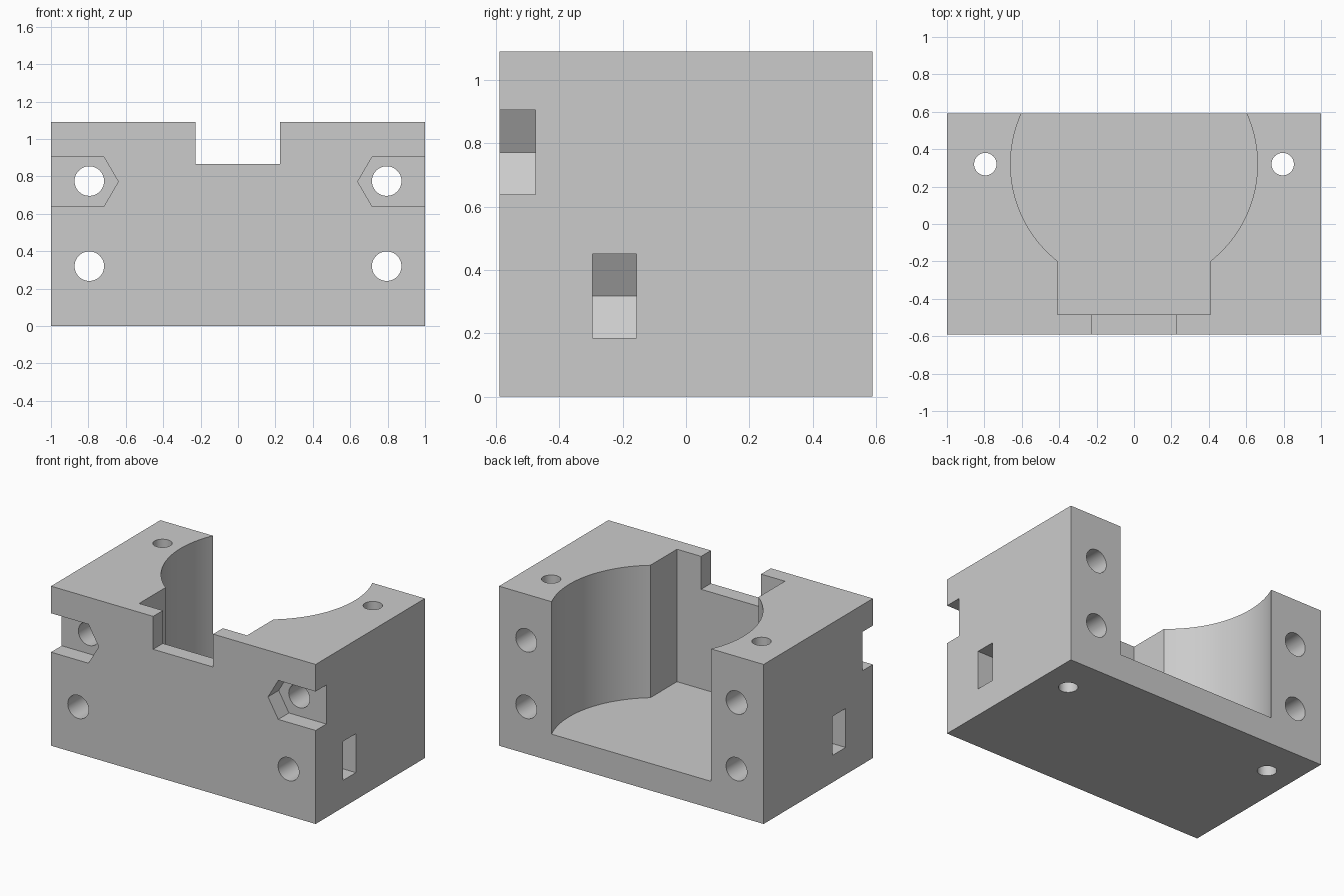
import bpy
import bmesh
import math
from mathutils import Vector

default = bpy.data.objects.get("Cube")
if default:
    bpy.data.objects.remove(default, do_unlink=True)

W, D, H = 1.0, 0.59, 1.09           # half width, half depth, height
FLOOR = 0.185                       # cavity floor
BOLT_X, BOLT_Y = 0.795, 0.32        # bolt positions
LOW_Z, HIGH_Z = 0.32, 0.775         # heights of the cross bolts
OVER = 0.2                          # how far cutters pass the surface

grey = bpy.data.materials.new("plain grey")
grey.use_nodes = True
grey.diffuse_color = (0.6, 0.6, 0.6, 1)
grey.node_tree.nodes["Principled BSDF"].inputs["Base Color"].default_value = (0.6, 0.6, 0.6, 1)


def prism(name, outline, axis, start, end):
    """Extrude a 2D outline along z (outline x, y) or y (outline x, z)."""
    def place(a, b, t):
        return (a, b, t) if axis == "z" else (a, t, b)
    bm = bmesh.new()
    base = bm.faces.new([bm.verts.new(place(a, b, start)) for a, b in outline])
    extruded = bmesh.ops.extrude_face_region(bm, geom=[base])["geom"]
    verts = [g for g in extruded if isinstance(g, bmesh.types.BMVert)]
    bmesh.ops.translate(bm, verts=verts, vec=Vector(place(0, 0, end - start)))
    bmesh.ops.recalc_face_normals(bm, faces=bm.faces)
    mesh = bpy.data.meshes.new(name)
    bm.to_mesh(mesh)
    bm.free()
    mesh.materials.append(grey)
    obj = bpy.data.objects.new(name, mesh)
    bpy.context.collection.objects.link(obj)
    return obj


def rectangle(x0, x1, y0, y1):
    return [(x0, y0), (x1, y0), (x1, y1), (x0, y1)]


def circle(x, y, r, n=48):
    return [(x + r * math.cos(math.tau * i / n), y + r * math.sin(math.tau * i / n))
            for i in range(n)]


def nut_slot(side, z):
    """Half hexagon pointing inwards, open to the side wall."""
    r, flat = 0.155, 0.133
    shape = [(BOLT_X - r, z), (BOLT_X - r / 2, z - flat), (W + OVER, z - flat),
             (W + OVER, z + flat), (BOLT_X - r / 2, z + flat)]
    return [(side * x, h) for x, h in shape]


def cavity_outline():
    """Round bore that narrows to a square pocket towards the front."""
    radius, pocket_x, pocket_y = 0.66, 0.408, -0.485
    low = -math.acos(pocket_x / radius)
    high = math.asin((D + 0.1 - BOLT_Y) / radius)
    steps = 64
    right = [(pocket_x, pocket_y)]
    for i in range(steps + 1):
        a = low + (high - low) * i / steps
        right.append((radius * math.cos(a), BOLT_Y + radius * math.sin(a)))
    return right + [(-x, y) for x, y in reversed(right)]


# Main block
block = prism("motor_mount_block", rectangle(-W, W, -D, D), "z", 0, H)

# Cavity and front notch
cutters = [
    prism("cavity_cutter", cavity_outline(), "z", FLOOR, H + OVER),
    prism("notch_cutter", rectangle(-0.228, 0.225, 0.865, H + OVER), "y", -D - OVER, -0.4),
]

# Bolt holes and nut slots on both sides
for side in (-1, 1):
    x = side * BOLT_X
    cutters.append(prism("upright_hole_cutter", circle(x, BOLT_Y, 0.06), "z", -OVER, H + OVER))
    for z in (LOW_Z, HIGH_Z):
        cutters.append(prism("cross_hole_cutter", circle(x, z, 0.079), "y", -D - OVER, D + OVER))
    cutters.append(prism("front_nut_cutter", nut_slot(side, 0.772), "y", -D - OVER, -0.475))
    cutters.append(prism("side_nut_cutter", nut_slot(side, 0.318), "y", -0.295, -0.156))

# Cut the block, then discard the cutters
bpy.ops.object.select_all(action="DESELECT")
block.select_set(True)
bpy.context.view_layer.objects.active = block
for cutter in cutters:
    cutter.hide_render = True
    cut = block.modifiers.new(cutter.name, "BOOLEAN")
    cut.operation = "DIFFERENCE"
    cut.solver = "EXACT"
    cut.object = cutter
    bpy.ops.object.modifier_apply(modifier=cut.name)
    bpy.data.objects.remove(cutter, do_unlink=True)

bpy.ops.object.shade_smooth_by_angle(angle=math.radians(25))
